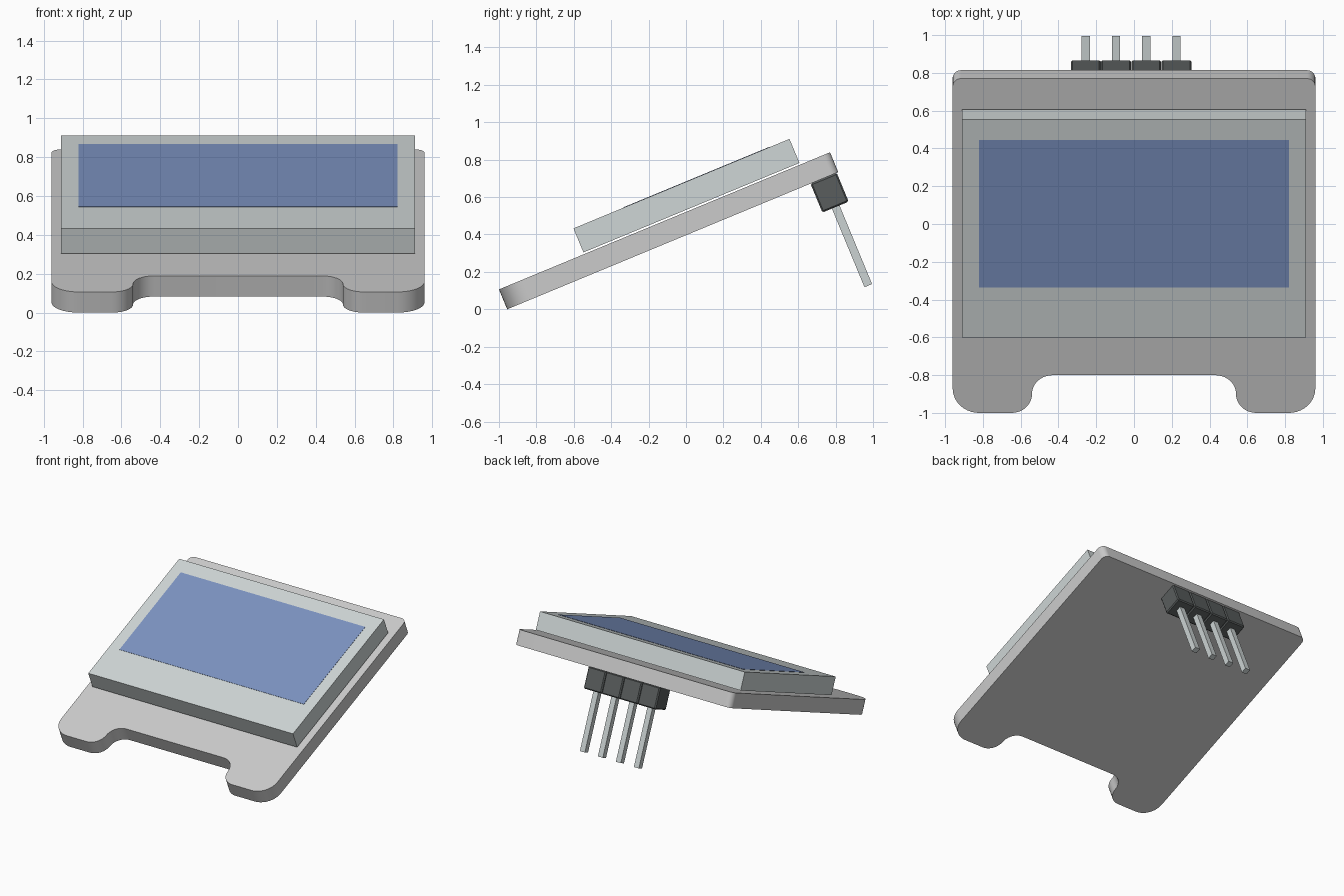
import bpy, bmesh
from math import radians, sin, cos
from mathutils import Matrix, Vector

if "Cube" in bpy.data.objects:
    bpy.data.objects.remove(bpy.data.objects["Cube"])

# Parts are laid out flat (x across, y up the slope, z off the board), then tilted
TILT = Matrix.Translation((0, -0.956, 0)) @ Matrix.Rotation(radians(22.5), 4, 'X')


def material(name, rgb):
    m = bpy.data.materials.new(name)
    m.diffuse_color = (*rgb, 1)
    m.use_nodes = True
    m.node_tree.nodes["Principled BSDF"].inputs["Base Color"].default_value = m.diffuse_color
    return m


BLUE = material("display_blue", (0.20, 0.29, 0.53))
GLASS = material("glass_grey", (0.62, 0.67, 0.67))
DARK = material("dark_plastic", (0.10, 0.11, 0.11))
METAL = material("pin_metal", (0.60, 0.65, 0.65))


def finish(name, bm, mat=None):
    bm.transform(TILT)
    bmesh.ops.recalc_face_normals(bm, faces=bm.faces)
    me = bpy.data.meshes.new(name)
    bm.to_mesh(me)
    bm.free()
    if mat:
        me.materials.append(mat)
    ob = bpy.data.objects.new(name, me)
    bpy.context.collection.objects.link(ob)
    return ob


def box(name, x, y, z, mat, bevel=0):
    bm = bmesh.new()
    size = [b - a for a, b in (x, y, z)]
    mid = [(a + b) / 2 for a, b in (x, y, z)]
    bmesh.ops.create_cube(bm, size=1, matrix=Matrix.Translation(mid) @ Matrix.Diagonal((*size, 1)))
    if bevel:
        bmesh.ops.bevel(bm, geom=bm.edges[:], offset=bevel, segments=1, affect='EDGES')
    return finish(name, bm, mat)


def arc(cx, cy, r, a0, a1, n=10):
    angles = [radians(a0 + (a1 - a0) * i / n) for i in range(n + 1)]
    return [(cx + r * cos(a), cy + r * sin(a)) for a in angles]


# Circuit board: half outline with notch and rounded corners, mirrored and extruded
W, L, T = 0.96, 1.916, 0.115
half = (arc(0.432, 0.108, 0.108, 90, 0) + arc(0.648, 0.108, 0.108, 180, 270)[1:]
        + arc(W - 0.14, 0.14, 0.14, 270, 360) + arc(W - 0.045, L - 0.045, 0.045, 0, 90))
outline = half + [(-x, y) for x, y in reversed(half)]
bm = bmesh.new()
base = bm.faces.new([bm.verts.new((x, y, 0)) for x, y in outline])
ext = bmesh.ops.extrude_face_region(bm, geom=[base], use_keep_orig=True)
top = [v for v in ext["geom"] if isinstance(v, bmesh.types.BMVert)]
bmesh.ops.translate(bm, verts=top, vec=Vector((0, 0, T)))
board = finish("circuit_board", bm)
bpy.context.view_layer.objects.active = board
board.select_set(True)
bpy.ops.object.shade_smooth_by_angle(angle=radians(30))

# Screen slab floating just above the board, with a flush display area
box("screen_panel", (-0.91, 0.91), (0.493, 1.743), (0.125, 0.264), GLASS)
box("display_area", (-0.82, 0.82), (0.782, 1.626), (0.255, 0.266), BLUE)

# Pin header under the back edge
for i in range(4):
    x = -0.255 + 0.16 * i
    box(f"header_block_{i + 1}", (x - 0.079, x + 0.079), (1.755, 1.907), (-0.167, 0), DARK, 0.008)
    box(f"header_pin_{i + 1}", (x - 0.022, x + 0.022), (1.81, 1.854), (-0.622, -0.1), METAL)
